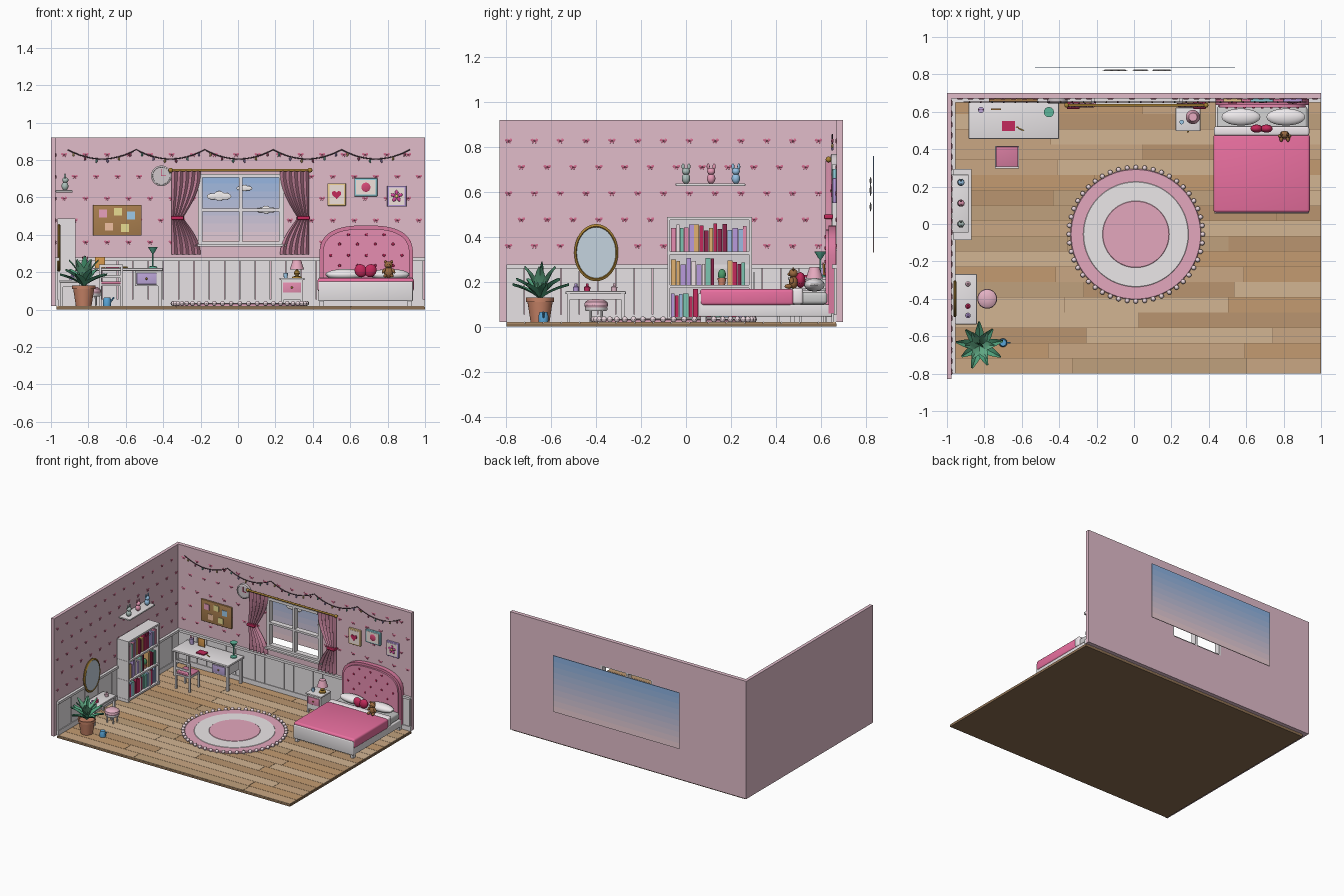
import bpy, bmesh, math, random
from mathutils import Matrix, Vector

if "Cube" in bpy.data.objects:
    bpy.data.objects.remove(bpy.data.objects["Cube"])
random.seed(4)
pi = math.pi
mats = {}

def mat(h):
    if h not in mats:
        m = bpy.data.materials.new("paint_" + h)
        m.diffuse_color = [(int(h[i:i + 2], 16) / 255) ** 2.2 for i in (0, 2, 4)] + [1]
        m.use_nodes = True
        m.node_tree.nodes["Principled BSDF"].inputs["Base Color"].default_value = m.diffuse_color
        mats[h] = m
    return mats[h]

def finish(name, bm, col, link=True):
    bmesh.ops.recalc_face_normals(bm, faces=bm.faces)
    for f in bm.faces: f.smooth = True
    for e in bm.edges: e.smooth = len(e.link_faces) == 2 and e.calc_face_angle() < 0.6
    me = bpy.data.meshes.new(name)
    bm.to_mesh(me); bm.free()
    me.materials.append(mat(col))
    return place(name, me) if link else me

def place(name, me, loc=(0, 0, 0), rot=(0, 0, 0)):
    o = bpy.data.objects.new(name, me)
    o.location, o.rotation_euler = loc, rot
    bpy.context.collection.objects.link(o)
    return o

def box(name, x, y, z, col, bev=0):
    bm = bmesh.new()
    S = Matrix.Diagonal((x[1] - x[0], y[1] - y[0], z[1] - z[0], 1))
    bmesh.ops.create_cube(bm, size=1, matrix=Matrix.Translation([(a + b) / 2 for a, b in (x, y, z)]) @ S)
    if bev: bmesh.ops.bevel(bm, geom=bm.edges[:], offset=bev, segments=3, profile=.5, affect='EDGES')
    return finish(name, bm, col)

def ball(name, loc, s, col, rot=0, n=14):
    bm = bmesh.new()
    M = Matrix.Translation(loc) @ Matrix.Rotation(rot, 4, 'Y') @ Matrix.Diagonal((*s, 1))
    bmesh.ops.create_uvsphere(bm, u_segments=n, v_segments=n // 2 + 1, radius=1, matrix=M)
    return finish(name, bm, col)

def lathe(name, loc, prof, col, n=28, rot=(0, 0, 0), sx=1):
    bm = bmesh.new()
    rings = [[bm.verts.new((r * sx * math.cos(2 * pi * i / n), r * math.sin(2 * pi * i / n), z)) for i in range(n)] for r, z in prof]
    for a, b in zip(rings, rings[1:]):
        for i in range(n): bm.faces.new((a[i], a[i - 1], b[i - 1], b[i]))
    bm.faces.new(rings[0]); bm.faces.new(rings[-1])
    o = finish(name, bm, col)
    o.location, o.rotation_euler = loc, rot
    return o

def prism(name, pts, y0, y1, col):
    bm = bmesh.new()
    f = bm.faces.new([bm.verts.new((x, y0, z)) for x, z in pts])
    g = bmesh.ops.extrude_face_region(bm, geom=[f])['geom']
    bmesh.ops.translate(bm, vec=(0, y1 - y0, 0), verts=[v for v in g if isinstance(v, bmesh.types.BMVert)])
    return finish(name, bm, col)

def legs(name, x, y, z, w, col):
    for i in (0, 1):
        for j in (0, 1):
            a, b = x[i] - w * i, y[j] - w * j
            box(name, (a, a + w), (b, b + w), z, col)

WHITE, PINK, WALL, GOLD, HOT = 'E6E2E4', 'E58CAF', 'E0BBC9', 'A98238', 'C22E5C'
F = .02  # floor height

# plank floor
y = -.8
for r in range(18):
    y2, x = y + 1.47 / 18, -.97
    while x < 1:
        x2 = x + random.uniform(.5, 1.1)
        if x2 > .8: x2 = 1
        box("floor_plank", (x, x2 - .002), (y + .001, y2 - .001), (.002, F), random.choice(['C9A682', 'B8946F', 'D1B391', 'BFA07C', 'C29A70']))
        x = x2
    y = y2
box("subfloor", (-.97, 1), (-.8, .67), (0, .015), '8A6E52')

# walls, with window opening
WX, WZ = (-.205, .235), (.355, .715)
box("left_wall", (-1, -.975), (-.83, .7), (F, .92), WALL)
box("back_wall_left", (-.975, WX[0]), (.67, .7), (F, .92), WALL)
box("back_wall_right", (WX[1], 1), (.67, .7), (F, .92), WALL)
box("back_wall_low", WX, (.67, .7), (F, WZ[0]), WALL)
box("back_wall_high", WX, (.67, .7), (WZ[1], .92), WALL)

# wainscot boards, rails and skirting
for i in range(24):
    x = -.97 + i * .0818
    box("back_wainscot_board", (x, x + .079), (.66, .67), (F, .26), WHITE)
for i in range(18):
    y = -.8 + i * .0815
    box("left_wainscot_board", (-.975, -.965), (y, y + .079), (F, .26), WHITE)
for z, d in (((.26, .278), .02), ((F, .055), .015)):
    box("back_rail", (-.97, 1), (.67 - d, .67), z, WHITE)
    box("left_rail", (-.975, -.975 + d), (-.8, .67), z, WHITE)

# wallpaper bows
bm = bmesh.new()
for s in (-1, 1):
    for dx, dz, w, h in ((.009, .003, .009, .007), (.005, -.006, .004, .006)):
        bmesh.ops.create_icosphere(bm, subdivisions=1, radius=1, matrix=Matrix.Translation((s * dx, 0, dz)) @ Matrix.Rotation(-s * .4, 4, 'Y') @ Matrix.Diagonal((w, .003, h, 1)))
bmesh.ops.create_icosphere(bm, subdivisions=1, radius=.004)
bow = finish("wall_bow", bm, 'CF6B8C', False)
for r in range(5):
    z = .36 + r * .117
    for i in range(17):
        t = i * .115 + (r % 2) * .057
        if t < 1.44: place("left_wall_bow", bow, (-.974, -.79 + t, z), (0, 0, pi / 2))
        x = -.93 + t
        if x < .98 and not (-.24 < x < .27 and .33 < z < .75): place("back_wall_bow", bow, (x, .669, z))

# window frame
for x in ((-.215, -.19), (.22, .245), (.005, .023)): box("window_upright", x, (.65, .695), (.35, .72), WHITE)
for z in ((.345, .365), (.525, .54), (.705, .725)): box("window_bar", (-.215, .245), (.652, .693), z, WHITE)
box("window_sill", (-.23, .26), (.63, .68), (.338, .35), WHITE)

# sky backdrop and clouds
for i in range(10):
    c = [int(a + (b - a) * i / 9) for a, b in zip((236, 206, 212), (140, 178, 226))]
    box("sky_band", (-.53, .54), (.833, .838), (.33 + i * .043, .373 + i * .043), '%02X%02X%02X' % tuple(c))
for x, z, w in ((-.1, .6, .065), (.035, .645, .042), (.15, .528, .052)):
    for k, h in ((-.55, .25), (0, .4), (.5, .28)):
        ball("cloud", (x + k * w, .822, z + h * w * .3), (w * .5, .004, h * w), 'F2EEEE')

# curtains, ties and rod
def curtain(xo, d):
    bm, N = bmesh.new(), 40
    g = []
    for j in range(25):
        z = .295 + .445 * j / 24
        k = min(1, abs(z - .49) / (.195 if z < .49 else .24))
        w = .06 + .095 * math.sin(k * pi / 2)
        g.append([bm.verts.new((xo + d * w * i / N, .635 + .013 * math.cos(i / N * 10 * pi), z)) for i in range(N + 1)])
    for a, b in zip(g, g[1:]):
        for i in range(N): bm.faces.new((a[i], a[i + 1], b[i + 1], b[i]))
    finish("curtain", bm, 'DB92AD')
    x = xo + d * .03
    box("curtain_tie", (x - .034, x + .034), (.615, .655), (.48, .5), HOT, .004)
curtain(-.355, 1); curtain(.38, -1)
lathe("curtain_rod", (-.355, .635, .745), [(.007, 0), (.007, .735)], GOLD, 12, (0, pi / 2, 0))
for x in (-.36, .385): ball("rod_finial", (x, .635, .745), (.013,) * 3, GOLD)

# string lights
cu = bpy.data.curves.new("light_string", 'CURVE'); cu.dimensions = '3D'; cu.bevel_depth = .003
sp = cu.splines.new('POLY'); sp.points.add(60)
bulbs = ['E8C77A', 'D86C90', '7CC4B0', 'B59AD6']
for i in range(61):
    u = i / 12 % 1
    p = (-.91 + 1.83 * i / 60, .652, .855 - .2 * u * (1 - u))
    sp.points[i].co = (*p, 1)
    if i % 2: ball("string_bulb", (p[0], p[1], p[2] - .012), (.006, .006, .01), bulbs[i // 2 % 4], 0, 8)
cu.materials.append(mat('6B5560')); place("light_string", cu)

# cork board, clock and pictures
box("cork_board", (-.775, -.515), (.655, .67), (.395, .56), 'A87E50', .003)
for x, z, c in ((-.722, .513, 'E8A0BC'), (-.642, .523, 'E8DB90'), (-.572, .502, '9CC8E8'), (-.69, .443, 'F0BFA0'), (-.604, .437, 'E8DB90')):
    box("pinned_note", (x - .021, x + .021), (.651, .656), (z - .021, z + .021), c)
R90 = (pi / 2, 0, 0)
lathe("clock_rim", (-.41, .67, .715), [(.055, 0), (.055, .022), (.047, .026), (.046, .02)], 'CFC6CA', 32, R90)
box("clock_hand_long", (-.412, -.408), (.645, .648), (.715, .752), HOT)
box("clock_hand_short", (-.41, -.385), (.645, .648), (.713, .717), HOT)
def heart(x, z, s):
    return [(x + s * math.sin(t) ** 3, z + s / 16 * (13 * math.cos(t) - 5 * math.cos(2 * t) - 2 * math.cos(3 * t) - math.cos(4 * t))) for t in [k * pi / 14 for k in range(28)]]
for x, z, c in (((.478, .577), (.555, .675), 'E9C98C'), ((.622, .745), (.605, .703), '8CCBD6'), ((.797, .9), (.55, .662), 'B79ADB')):
    box("picture_frame", x, (.653, .67), z, c, .003)
    box("picture_card", (x[0] + .01, x[1] - .01), (.651, .655), (z[0] + .01, z[1] - .01), 'F0E0DA')
prism("heart_picture", heart(.527, .615, .025), .645, .652, HOT)
ball("round_picture", (.684, .654, .654), (.028, .007, .028), 'D24A74')
for k in range(5):
    a = k * 2 * pi / 5 + pi / 2
    ball("flower_petal", (.848 + .02 * math.cos(a), .65, .606 + .02 * math.sin(a)), (.013, .005, .009), 'D24A9A', -a)
ball("flower_centre", (.848, .648, .606), (.009, .006, .009), 'E8C77A')

# rug with pompoms
C = (.01, -.055, F)
for n, r, h, c in (("rug_outer", .35, .012, 'E3A6BC'), ("rug_middle", .283, .014, 'EBE6E8'), ("rug_inner", .18, .016, 'E3A6BC')):
    lathe(n, C, [(r, 0), (r, h - .003), (r - .004, h)], c, 64)
for k in range(48):
    a = k * pi / 24
    ball("rug_pompom", (C[0] + .358 * math.cos(a), C[1] + .358 * math.sin(a), .033), (.013,) * 3, 'EAD5DC', 0, 10)

# bed
legs("bed_leg", (.435, .93), (.065, .65), (F, .07), .025, WHITE)
box("bed_base", (.435, .935), (.06, .65), (.045, .1), WHITE, .005)
box("footboard", (.43, .935), (.055, .08), (.045, .15), WHITE, .006)
box("mattress", (.443, .927), (.075, .63), (.1, .155), 'EDEAEC', .015)
box("blanket", (.425, .94), (.062, .48), (.095, .168), 'E86F9E', .014)
box("blanket_fold", (.428, .937), (.472, .522), (.1, .172), 'F0E8EC', .012)
def arch(m):
    return [(.435 + m, .06)] + [(.6855 - (.25 - m) * math.copysign(abs(math.cos(t)) ** .75, math.cos(t)), .29 + (.16 - m) * math.sin(t) ** .75) for t in [k * pi / 28 for k in range(29)]] + [(.936 - m, .06)]
prism("headboard", arch(0), .635, .668, 'D87A9E')
prism("headboard_pad", arch(.018), .622, .64, PINK)
for r, n in ((.4, 3), (.35, 4), (.29, 5), (.235, 4)):
    for k in range(n): ball("tuft_button", (.686 + (k - (n - 1) / 2) * .095, .621, r), (.008, .005, .008), HOT, 0, 8)
for x in (.572, .812): ball("pillow", (x, .572, .187), (.105, .046, .03), 'EFEAEC', 0, 20)
for s in (-1, 1):
    ball("heart_cushion_lobe", (.682 + s * .026, .51, .208), (.033, .022, .036), HOT, s * .5)

# teddy
T, BR = Vector((.805, .478, .168)), '9A6A42'
for d, s in (((0, 0, .03), (.025, .02, .03)), ((0, 0, .07), (.023, .02, .02)), ((0, -.018, .066), (.01, .008, .008))): ball("teddy_body", T + Vector(d), s, BR)
for s in (-1, 1):
    ball("teddy_ear", T + Vector((s * .017, 0, .088)), (.008, .005, .008), BR)
    ball("teddy_arm", T + Vector((s * .026, -.008, .038)), (.008, .01, .016), BR, s * -.5)
    ball("teddy_leg", T + Vector((s * .018, -.022, .012)), (.01, .017, .01), BR)

# nightstand and lamp
legs("nightstand_leg", (.232, .345), (.505, .615), (F, .06), .012, WHITE)
box("nightstand_body", (.23, .347), (.505, .62), (.05, .16), WHITE)
box("nightstand_top", (.223, .355), (.497, .622), (.158, .17), WHITE, .003)
box("nightstand_drawer", (.24, .337), (.499, .506), (.09, .145), PINK, .002)
ball("drawer_knob", (.288, .495, .118), (.006,) * 3, GOLD)
lathe("bedside_lamp_base", (.315, .572, .17), [(.026, 0), (.024, .006), (.008, .01), (.016, .022), (.013, .035), (.005, .042), (.005, .06)], GOLD)
lathe("bedside_lamp_shade", (.315, .572, .215), [(.038, 0), (.022, .05)], 'E6A9BE')
lathe("bedside_cup", (.255, .545, .17), [(.01, 0), (.012, .025)], '9CC8E8', 14)

# desk
legs("desk_leg", (-.873, -.41), (.465, .64), (F, .21), .018, WHITE)
box("desk_top", (-.884, -.402), (.455, .652), (.207, .222), WHITE, .004)
box("desk_drawer_case", (-.55, -.428), (.47, .64), (.125, .207), WHITE)
box("desk_drawer", (-.542, -.436), (.463, .471), (.135, .195), 'B9A3D6', .002)
ball("desk_knob", (-.489, .46, .165), (.006,) * 3, GOLD)
box("notebook", (-.705, -.637), (.498, .55), (.222, .23), HOT)
lathe("pencil", (-.63, .52, .226), [(.003, 0), (.003, .045)], 'D8A840', 8, (0, pi / 2, -.5))
lathe("pen_cup", (-.818, .61, .222), [(.014, 0), (.016, .04)], 'B9A3D6', 16)
for k in (-1, 0, 1): lathe("cup_pen", (-.818 + k * .006, .61, .24), [(.002, 0), (.002, .045)], HOT, 6, (0, k * .2, 0))
box("photo_stand", (-.765, -.71), (.61, .618), (.222, .282), 'D89A50', .002)
lathe("desk_lamp", (-.455, .598, .222), [(.024, 0), (.022, .008), (.004, .012), (.004, .078), (.01, .085), (.027, .113)], '5FB59A')

# chair
CX, CY = (-.742, -.615), (.298, .418)
legs("chair_leg", CX, CY, (F, .13), .013, WHITE)
box("chair_seat", CX, CY, (.125, .137), WHITE)
box("chair_cushion", (-.738, -.619), (.302, .414), (.136, .15), 'D27A9C', .005)
for x in (CX[0], CX[1] - .012): box("chair_post", (x, x + .012), (.298, .308), (.13, .24), WHITE)
for z in (.17, .225): box("chair_back_rail", CX, (.298, .308), (z, z + .016), WHITE)

# bookcase, books and shelf plant
for y in (-.083, .281): box("bookcase_side", (-.965, -.87), (y, y + .012), (F, .485), WHITE)
for z in (.03, .173, .322, .475): box("bookcase_shelf", (-.965, -.868), (-.085, .295), (z, z + .013), WHITE)
box("bookcase_back", (-.966, -.96), (-.08, .29), (F, .485), 'D8D2D6')
cols = [HOT, 'E58CAF', 'B79ADB', '7CC4B0', 'E0B070', '9CB8E0', 'EFE0E4', '8E2A4E']
for s, z in enumerate((.043, .186, .335)):
    y = -.066
    while y < .255:
        w = random.uniform(.012, .024)
        if not (s == 1 and .12 < y + w / 2 < .19):
            box("book", (-.955, random.uniform(-.89, -.878)), (y, y + w), (z, z + random.uniform(.09, .125)), random.choice(cols))
        y += w + .002
lathe("cactus_pot", (-.905, .16, .186), [(.014, 0), (.02, .03)], 'D88A70', 16)
ball("cactus", (-.905, .16, .232), (.018, .018, .025), '4F9A6A')

# wall shelf with rabbit figures
box("wall_shelf", (-.975, -.885), (-.046, .264), (.627, .638), WHITE, .002)
for y, c in ((0, 'A9BDB8'), (.112, 'E79AB5'), (.222, '93BFE2')):
    ball("rabbit_body", (-.925, y, .66), (.019, .019, .024), c)
    ball("rabbit_head", (-.923, y, .692), (.017, .018, .016), c)
    for s in (-1, 1): ball("rabbit_ear", (-.925, y + s * .013, .713), (.006, .007, .014), c)

# oval mirror
RY = (0, pi / 2, 0)
lathe("mirror_frame", (-.966, -.4, .33), [(.092, 0), (.098, .006), (.098, .012), (.09, .018), (.086, .012)], GOLD, 40, RY, 1.3)
lathe("mirror_glass", (-.955, -.4, .33), [(.087, 0), (.087, .004)], 'C3D2DE', 40, RY, 1.3)

# vanity table, bottles and stool
legs("vanity_leg", (-.95, -.845), (-.53, -.275), (F, .15), .014, WHITE)
box("vanity_top", (-.955, -.84), (-.536, -.268), (.145, .158), WHITE, .003)
box("vanity_apron", (-.948, -.85), (-.525, -.28), (.122, .146), WHITE)
for y, c in ((-.32, 'E0B6C6'), (-.44, HOT), (-.49, 'B79ADB')):
    lathe("bottle", (-.888, y, .158), [(.013, 0), (.014, .018), (.006, .024), (.006, .034)], c, 16)
for k in range(4):
    a = k * pi / 2 + pi / 4
    lathe("stool_leg", (-.785 + .035 * math.cos(a), -.4 + .035 * math.sin(a), F), [(.005, 0), (.006, .06)], WHITE, 10)
lathe("stool_seat", (-.785, -.4, .07), [(.046, 0), (.05, .006), (.05, .016)], WHITE)
lathe("stool_cushion", (-.785, -.4, .084), [(.048, 0), (.053, .012), (.05, .026), (.035, .036), (.01, .039)], 'E3B0C2')

# potted plant and watering can
P = Vector((-.825, -.65, F))
lathe("plant_pot", P, [(.042, 0), (.056, .09), (.062, .09), (.063, .11), (.055, .11), (.052, .1)], 'C98468')
def leaf(az, L, lift, w, col):
    bm, rows = bmesh.new(), []
    for i in range(9):
        t = i / 8
        out, up = L * math.cos(lift) * t * (.6 + .4 * t), L * math.sin(lift) * t * (1.25 - .25 * t)
        hw = w * math.sin(pi * min(.97, .08 + .92 * t)) ** .7
        rows.append([bm.verts.new((out, s * hw, up + abs(s) * .012)) for s in (-1, 0, 1)])
    for a, b in zip(rows, rows[1:]):
        for k in (0, 1): bm.faces.new((a[k], a[k + 1], b[k + 1], b[k]))
    o = finish("plant_leaf", bm, col)
    o.location, o.rotation_euler = P + Vector((0, 0, .1)), (0, 0, az)
for k in range(9): leaf(k * 2 * pi / 9 + .2, .142, .45 + .2 * (k % 2), .025, '4F9C78')
for k in range(6): leaf(k * pi / 3, .16, 1.05, .024, '66B08A')
leaf(1, .16, 1.5, .022, '3F8664')
W = (-.7, -.635, F)
lathe("watering_can", W, [(.021, 0), (.023, .025), (.017, .045), (.012, .045)], '5AA5D8', 20)
lathe("watering_can_spout", (W[0] + .012, W[1], .035), [(.006, 0), (.004, .04)], '5AA5D8', 10, (0, .7, 0))
